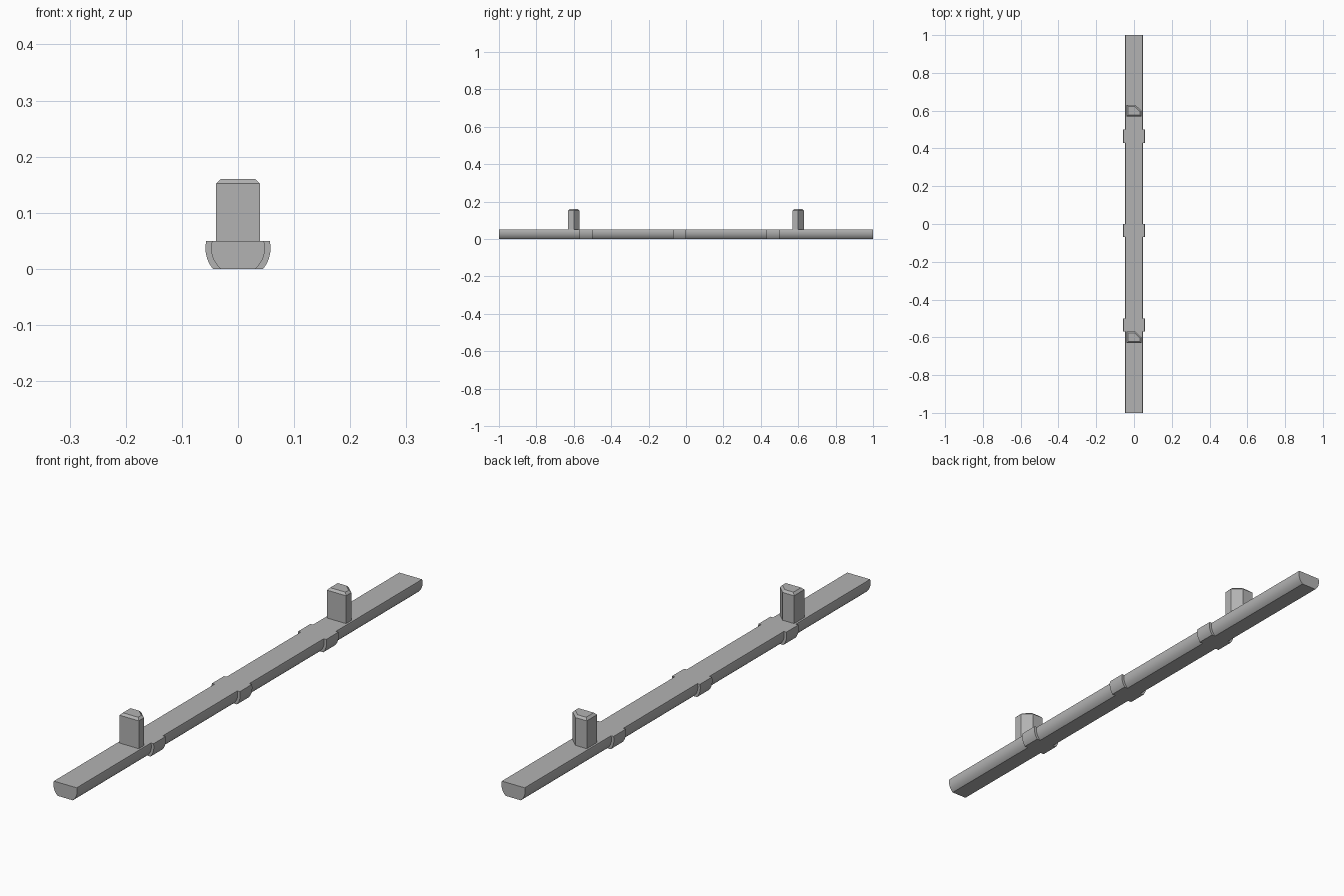
import bpy, bmesh, math
from mathutils import Vector

cube = bpy.data.objects.get("Cube")
if cube:
    bpy.data.objects.remove(cube, do_unlink=True)

grey = bpy.data.materials.new("plain_grey")
grey.use_nodes = True
GREY = (0.45, 0.45, 0.45, 1)
grey.diffuse_color = GREY
grey.node_tree.nodes["Principled BSDF"].inputs["Base Color"].default_value = GREY

TOP, CENTRE = 0.05, 0.037


def arc(radius, steps=10):
    """Right half of a round section cut flat at the floor and at the top."""
    a0, a1 = math.asin(-CENTRE / radius), math.asin((TOP - CENTRE) / radius)
    angles = [a0 + (a1 - a0) * i / steps for i in range(steps + 1)]
    return [(radius * math.cos(a), CENTRE + radius * math.sin(a)) for a in angles]


def prism(name, points, direction, smooth=False, chamfer=0):
    """Extrude a flat outline, optionally chamfering its far end."""
    bm = bmesh.new()
    base = bm.faces.new([bm.verts.new(p) for p in points])
    out = bmesh.ops.extrude_face_region(bm, geom=[base], use_keep_orig=True)["geom"]
    moved = [v for v in out if isinstance(v, bmesh.types.BMVert)]
    bmesh.ops.translate(bm, verts=moved, vec=Vector(direction))
    bmesh.ops.recalc_face_normals(bm, faces=bm.faces)
    if chamfer:
        cap = [f for f in out if isinstance(f, bmesh.types.BMFace)]
        bmesh.ops.inset_region(bm, faces=cap, thickness=chamfer, use_even_offset=True)
        for v in cap[0].verts:
            v.co.z += chamfer
    mesh = bpy.data.meshes.new(name)
    bm.to_mesh(mesh)
    bm.free()
    mesh.materials.append(grey)
    obj = bpy.data.objects.new(name, mesh)
    bpy.context.collection.objects.link(obj)
    if smooth:
        bpy.ops.object.select_all(action="DESELECT")
        obj.select_set(True)
        bpy.context.view_layer.objects.active = obj
        bpy.ops.object.shade_smooth_by_angle(angle=math.radians(30))
    return obj


# Long bar with flat top and rounded flanks
right = arc(0.048)
section = right + [(-x, z) for x, z in reversed(right)]
prism("bar", [(x, -1, z) for x, z in section], (0, 2, 0), smooth=True)

# Raised bands on both flanks
cheek = arc(0.058) + right[::-1]
for place, y in (("front", -0.57), ("middle", -0.07), ("back", 0.43)):
    for side, s in (("left", 1), ("right", -1)):
        prism(f"{place}_{side}_band", [(s * x, y, z) for x, z in cheek],
              (0, 0.07, 0), smooth=True)

# Upright pegs with one cut corner and a chamfered top
outline = [(-0.039, -0.03), (0.039, -0.03), (0.039, 0), (0.007, 0.03), (-0.039, 0.03)]
for place, y in (("front", -0.6), ("back", 0.6)):
    prism(f"{place}_peg", [(x, y + dy, TOP) for x, dy in outline],
          (0, 0, 0.102), chamfer=0.008)
